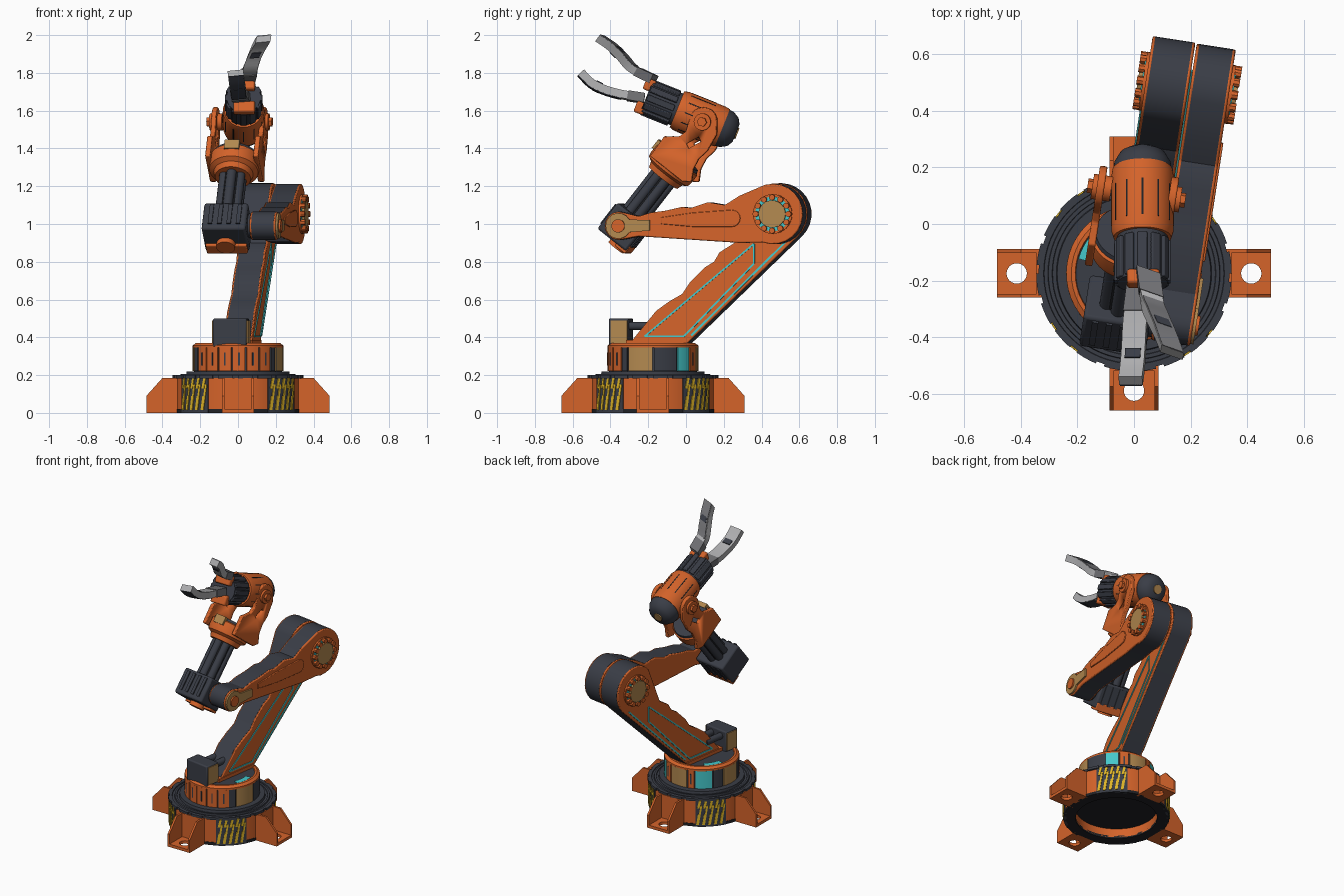
import bpy, bmesh
from math import sin, cos, pi, radians
from mathutils import Matrix, Vector

cube = bpy.data.objects.get("Cube")
if cube:
    bpy.data.objects.remove(cube, do_unlink=True)


def material(name, colour):
    m = bpy.data.materials.new(name)
    m.use_nodes = True
    m.diffuse_color = (*colour, 1)
    node = next(n for n in m.node_tree.nodes if n.type == 'BSDF_PRINCIPLED')
    node.inputs["Base Color"].default_value = (*colour, 1)
    return m


orange = material("burnt orange", (.66, .125, .023))
dark = material("dark slate", (.042, .047, .062))
black = material("near black", (.014, .015, .018))
tan = material("brass tan", (.45, .25, .08))
cyan = material("bright cyan", (.06, .58, .6))
silver = material("light grey", (.42, .42, .43))
steel = material("mid grey", (.16, .16, .17))
yellow = material("warning yellow", (.74, .46, .02))


def shift(x, y, z):
    return Matrix.Translation((x, y, z))


def turn(degrees, axis):
    return Matrix.Rotation(radians(degrees), 4, axis)


ALONG_X = turn(90, 'Y')
BASE = shift(0, -.175, 0)
ARM = BASE @ turn(-8.8, 'Z')


def finish(name, bm, mat, M, bevel=0):
    bmesh.ops.remove_doubles(bm, verts=bm.verts, dist=.00001)
    bmesh.ops.recalc_face_normals(bm, faces=bm.faces)
    for f in bm.faces:
        f.smooth = True
    for e in bm.edges:
        e.smooth = len(e.link_faces) == 2 and e.calc_face_angle(pi) < radians(32)
    mesh = bpy.data.meshes.new(name)
    bm.to_mesh(mesh)
    bm.free()
    mesh.materials.append(mat)
    ob = bpy.data.objects.new(name, mesh)
    ob.matrix_world = M
    bpy.context.collection.objects.link(ob)
    if bevel:
        mod = ob.modifiers.new("rounded edges", 'BEVEL')
        mod.width, mod.segments = bevel, 2
    return ob


def box(name, M, x, y, z, mat, bevel=0):
    bm = bmesh.new()
    mid = [(a + b) / 2 for a, b in (x, y, z)]
    size = [b - a for a, b in (x, y, z)]
    bmesh.ops.create_cube(bm, size=1, matrix=shift(*mid) @ Matrix.Diagonal((*size, 1)))
    return finish(name, bm, mat, M, bevel)


def lathe(name, M, profile, mat, steps=40):
    bm = bmesh.new()
    vs = [bm.verts.new((r, 0, z)) for r, z in profile]
    es = [bm.edges.new(p) for p in zip(vs, vs[1:])]
    bmesh.ops.spin(bm, geom=vs + es, cent=(0, 0, 0), axis=(0, 0, 1), angle=2 * pi, steps=steps)
    return finish(name, bm, mat, M)


def rod(name, M, r, a, b, mat, steps=32):
    return lathe(name, M, [(0, a), (r, a), (r, b), (0, b)], mat, steps)


def prism(name, M, pts, x0, x1, mat, bevel=0):
    bm = bmesh.new()
    low = bm.faces.new([bm.verts.new((x0, y, z)) for y, z in pts])
    new = bmesh.ops.extrude_face_region(bm, geom=[low])["geom"]
    bmesh.ops.translate(bm, vec=(x1 - x0, 0, 0), verts=[v for v in new if isinstance(v, bmesh.types.BMVert)])
    return finish(name, bm, mat, M, bevel)


def loft(name, M, loops, mat, closed=False):
    bm = bmesh.new()
    rings = [[bm.verts.new(p) for p in loop] for loop in loops]
    n = len(rings[0])
    for a, b in list(zip(rings, rings[1:])) + ([(rings[-1], rings[0])] if closed else []):
        for i in range(n):
            bm.faces.new((a[i], a[(i + 1) % n], b[(i + 1) % n], b[i]))
    if not closed:
        bm.faces.new(rings[0])
        bm.faces.new(rings[-1])
    return finish(name, bm, mat, M)


def sector(name, M, r, z, a0, a1, mat, skew=0):
    """Block bent round the z axis; skew slants it."""
    loops, n = [], max(2, int((a1 - a0) / 4))
    for i in range(n + 1):
        a = a0 + (a1 - a0) * i / n
        loops.append([(q * cos(radians(a + s)), q * sin(radians(a + s)), h)
                      for q, h, s in ((r[0], z[0], 0), (r[1], z[0], 0), (r[1], z[1], skew), (r[0], z[1], skew))])
    return loft(name, M, loops, mat)


def strip(name, M, x, a, b, mat, w=.012, half=.004):
    """Thin trim plate between two points of a side face."""
    a, b = Vector(a), Vector(b)
    n = (b - a).orthogonal().normalized() * w / 2
    return prism(name, M, [a + n, b + n, b - n, a - n], x - half, x + half, mat)


def arc(cy, cz, r, a0, a1, n=14):
    return [(cy + r * cos(radians(a0 + (a1 - a0) * i / n)), cz + r * sin(radians(a0 + (a1 - a0) * i / n)))
            for i in range(n + 1)]


# Base: open drum, warning panels, feet
lathe("base_drum", BASE, [(.26, .01), (.332, .01), (.332, .19), (.26, .19), (.26, .01)], orange, 64)
lathe("base_ground_ring", BASE, [(.26, 0), (.335, 0), (.335, .02), (.26, .02), (.26, 0)], black, 64)
rod("base_ceiling", BASE, .27, .07, .19, black)
foot_side = [(.3, 0), (.485, 0), (.485, .09), (.4, .185), (.3, .185)]
for k in range(4):
    R = BASE @ turn(90 * k, 'Z')
    sector("warning_panel", R, (.32, .338), (0, .19), 28, 62, dark)
    for i in range(5):
        a = 29 + 6.4 * i
        sector("warning_stripe", R, (.33, .343), (.015, .09), a, a + 3, yellow, 2)
        sector("warning_stripe", R, (.33, .343), (.07, .15), a + 2.5, a + 4.5, yellow, 2)
        sector("warning_stripe", R, (.33, .343), (.13, .185), a + 1, a + 3.5, yellow, 2)
    F = R @ turn(-90, 'Z')
    for s in (-1, 1):
        prism("foot_wall", F, foot_side, s * .086, s * .072, orange)
    box("foot_inner_wall", F, (-.08, .08), (.32, .345), (0, .185), orange)
    ring = []
    for i in range(24):
        c, s = cos(pi * i / 12), sin(pi * i / 12)
        m = max(abs(c), abs(s))
        ring.append([(q[0], .415 + q[1], h) for q, h in (
            ((.036 * c, .036 * s), 0), ((.085 * c / m, .07 * s / m), 0),
            ((.085 * c / m, .07 * s / m), .02), ((.036 * c, .036 * s), .02))])
    loft("foot_floor", F, ring, orange, True)

# Grooved turntable with a notched rim
lathe("turntable", BASE, [(0, .185), (.338, .185), (.338, .2), (.32, .2), (.318, .195), (.305, .195), (.303, .205),
                          (.29, .205), (.288, .2), (.275, .2), (.272, .218), (0, .218)], dark, 64)
for i in range(20):
    sector("rim_tooth", BASE, (.33, .346), (.183, .2), 18 * i, 18 * i + 13, dark)

# Turret with coloured panels: start angle, end angle, colour
rod("turret_core", ARM, .232, .21, .35, dark, 48)
lathe("turret_top", ARM, [(.2, .345), (.24, .345), (.24, .357), (.222, .37), (.208, .37), (.205, .36), (.2, .345)],
      orange, 48)
rod("turret_deck", ARM, .206, .35, .362, dark)
panels = [(-24, 8, tan), (10, 40, dark), (42, 62, cyan), (64, 78, orange), (80, 110, tan), (112, 122, orange),
          (124, 150, cyan), (152, 168, dark), (170, 202, tan), (204, 216, dark), (326, 334, dark)]
panels += [(218 + 18 * i, 234 + 18 * i, orange) for i in range(6)]
for a, b, mat in panels:
    sector("turret_panel", ARM, (.22, .24), (.222, .345), a, b, mat)
    if mat == orange:
        sector("turret_slot", ARM, (.23, .242), (.25, .32), (a + b) / 2 - 1, (a + b) / 2 + 1, dark)
for a in (-18, 138):
    sector("turret_glow_arc", ARM, (.165, .203), (.36, .368), a, a + 36, cyan)
box("front_motor", ARM, (-.1, .08), (-.225, -.12), (.35, .5), dark, .008)
for x in (-.1, .08):
    box("motor_side_plate", ARM, (x - .006, x + .006), (-.215, -.125), (.37, .49), tan)
for x in (-.05, .03):
    rod("motor_shaft", ARM @ shift(x, 0, .46) @ turn(90, 'X'), .022, -.02, .13, dark)
box("arm_foot", ARM, (-.07, .095), (-.13, .2), (.355, .385), orange)

# Arms: dark spine between orange plates
ELBOW = (.678, 1.053)
lower = [(-.11, .37), (.2, .37)] + arc(*ELBOW, .163, -45, 140) + [
    (.45, .9), (.37, .85), (.34, .8), (.29, .77), (.25, .73), (.21, .69), (.17, .63), (.1, .59), (.03, .54)]
upper = arc(*ELBOW, .16, -110, 105) + [
    (.5, 1.15), (.42, 1.1), (.33, 1.115), (.24, 1.085), (.19, 1.09), (.1, 1.07), (.02, 1.06), (-.04, 1.04)] + \
    arc(-.148, .99, .075, 70, 290, 10) + [(-.04, .935), (.5, .9)]


def arm(label, pts, x0, x1):
    prism(label + "_spine", ARM, pts, x0 + .01, x1 - .01, dark)
    for x in (x0, x1 - .014):
        prism(label + "_side_plate", ARM, pts, x, x + .014, orange, .006)


arm("lower_arm", lower, -.063, .09)
arm("upper_arm", upper, .095, .235)
frame = [(-.03, .405), (.555, .895), (.555, .79), (.18, .405)]
for x in (-.064, .091):
    for a, b in zip(frame, frame[1:] + frame[:1]):
        strip("lower_arm_trim", ARM, x, a, b, cyan, .009)
    strip("lower_arm_edge_trim", ARM, x, (.22, .41), (.74, .92), cyan, .01)

# Upper arm details
panel = arc(.46, 1.03, .045, -90, 90, 8) + [(.25, 1.06), (.08, 1.035), (.08, 1), (.25, .985)]
prism("upper_arm_panel", ARM, panel, .23, .242, orange, .003)
prism("wrist_link", ARM, arc(-.148, .99, .068, 30, 330) + [(.02, .965), (.02, 1.02)], .228, .246, tan)
rod("wrist_cap", ARM @ shift(0, -.148, .99) @ ALONG_X, .035, .24, .256, orange)
rod("wrist_axle", ARM @ shift(0, -.148, .99) @ ALONG_X, .065, .05, .11, dark)

# Elbow hubs with bolts
for x, s in ((.235, 1), (-.063, -1)):
    E = ARM @ shift(x, *ELBOW) @ ALONG_X @ Matrix.Diagonal((1, 1, s, 1))
    rod("elbow_ring", E, .105, -.01, .01, orange)
    rod("elbow_glow", E, .092, 0, .014, cyan)
    rod("elbow_hub", E, .072, 0, .028, tan)
    for i in range(12):
        rod("elbow_bolt", E @ turn(30 * i, 'Z') @ shift(.088, 0, 0), .016, 0, .032, orange, 8)

# Forearm: frame runs up its shaft
FORE = ARM @ shift(-.035, -.216, .907) @ turn(-38.2, 'X')
box("wrist_block", FORE, (-.118, .118), (-.098, .098), (.01, .185), dark, .012)
for i in range(4):
    x = -.085 + .05 * i
    box("wrist_rib", FORE, (x, x + .022), (-.106, .104), (.04, .17), dark)
box("wrist_base_plate", FORE, (-.11, .11), (.03, .1), (-.004, .05), orange, .006)
rod("wrist_base_disc", FORE @ shift(0, .03, 0), .05, -.018, .01, orange)
rod("shaft", FORE, .058, .18, .48, black)
for i in range(6):
    rod("shaft_tube", FORE @ turn(60 * i + 30, 'Z') @ shift(.05, 0, 0), .026, .18, .47, dark, 14)
lathe("collar", FORE, [(0, .43), (.095, .43), (.105, .46), (.13, .475), (.135, .5), (.135, .55), (.115, .565),
                       (0, .565)], orange)
lathe("collar_band", FORE, [(.1, .55), (.128, .55), (.122, .572), (0, .572)], dark)
box("collar_badge", FORE, (-.04, .04), (-.142, -.11), (.52, .575), tan)

# Fork with a slot cut through both arms
fork = [(-.11, .49), (.11, .49), (.15, .52), (.115, .58), (.105, .64), (.115, .7), (.1, .8)] + \
    arc(0, .81, .075, 30, 190, 8) + [(-.055, .75), (-.04, .71), (-.05, .67), (-.085, .64), (-.115, .62)]
slot_cutter = strip("fork_slot_cutter", FORE, 0, (.015, .655), (.045, .725), black, .028, .3)
slot_cutter.hide_render = True
slot_cutter.hide_set(True)
for s in (-1, 1):
    plate = prism("fork_arm", FORE, fork, s * .115, s * .142, orange, .005)
    cut = plate.modifiers.new("slot", 'BOOLEAN')
    cut.operation, cut.object = 'DIFFERENCE', slot_cutter
    P = FORE @ shift(0, 0, .806) @ ALONG_X @ Matrix.Diagonal((1, 1, s, 1))
    rod("fork_pivot", P, .045, .09, .158, orange)
    rod("fork_bolt", P, .026, .15, .175, orange, 6)

# Head: back cap, slotted sleeve, ribbed band
HEAD = shift(.03, .105, 1.545) @ turn(68, 'X')
lathe("head_cap", HEAD, [(0, -.175), (.05, -.172), (.08, -.155), (.1, -.12), (.105, -.08), (0, -.08)], dark)
rod("head_cap_plug", HEAD, .03, -.18, -.16, tan, 16)
lathe("head_sleeve", HEAD, [(0, -.095), (.106, -.095), (.11, -.07), (.11, .14), (.102, .165), (0, .165)], orange)
rod("head_band", HEAD, .09, .16, .34, dark)
for i in range(12):
    R = HEAD @ turn(30 * i, 'Z')
    box("sleeve_slot", R, (.1, .111), (-.003, .003), (-.02, .12), black)
    box("band_rib", R, (.08, .1), (-.017, .017), (.18, .335), dark, .004)
for s in (-1, 1):
    box("palm_block", HEAD, (-.055, .06), (s * .065 - .032, s * .065 + .032), (.32, .375), orange, .01)

# Gripper fingers: curved ribbons with dark outer plates
tops = [(.05, -.17, 1.765), (.065, -.28, 1.82), (.085, -.335, 1.88), (.11, -.39, 1.935), (.135, -.455, 1.98)]
lows = [(.02, -.22, 1.665), (.005, -.34, 1.685), (0, -.43, 1.71), (-.005, -.5, 1.745), (-.012, -.555, 1.8)]


def smooth_path(pts, steps=4):
    """Catmull-Rom curve through the points."""
    p = [Vector(q) for q in pts[:1] + pts + pts[-1:]]
    out = []
    for a, b, c, d in zip(p, p[1:], p[2:], p[3:]):
        for t in (i / steps for i in range(steps)):
            out.append(b + (c - a) * t / 2 + (a * 2 - b * 5 + c * 4 - d) * t * t / 2
                       + (b * 3 - a - c * 3 + d) * t ** 3 / 2)
    return out + [p[-1]]


def finger(name, pts, across, width, thick, mat, lift=0):
    across = Vector(across).normalized()
    loops = []
    for i, p in enumerate(pts):
        along = pts[min(i + 1, len(pts) - 1)] - pts[max(i - 1, 0)]
        up = along.cross(across).normalized()
        c, w, t = p + up * lift, across * width / 2, up * thick / 2
        loops.append([c + w + t, c - w + t, c - w - t, c + w - t])
    return loft(name, Matrix(), loops, mat)


for side, points, across, outer, plate in (("upper", tops, (1, -.35, .1), 1, steel),
                                           ("lower", lows, (1, 0, .1), -1, dark)):
    path = smooth_path(points)
    finger(side + "_finger", path, across, .084, .042, silver)
    finger(side + "_finger_root", path[:4], across, .09, .05, steel)
    finger(side + "_finger_outer_plate", path[4:], across, .078, .008, plate, outer * .021)
    for k in (-1, 1):
        finger(side + "_finger_pad", path[9:12], across, .055, .008, dark, k * .023)
